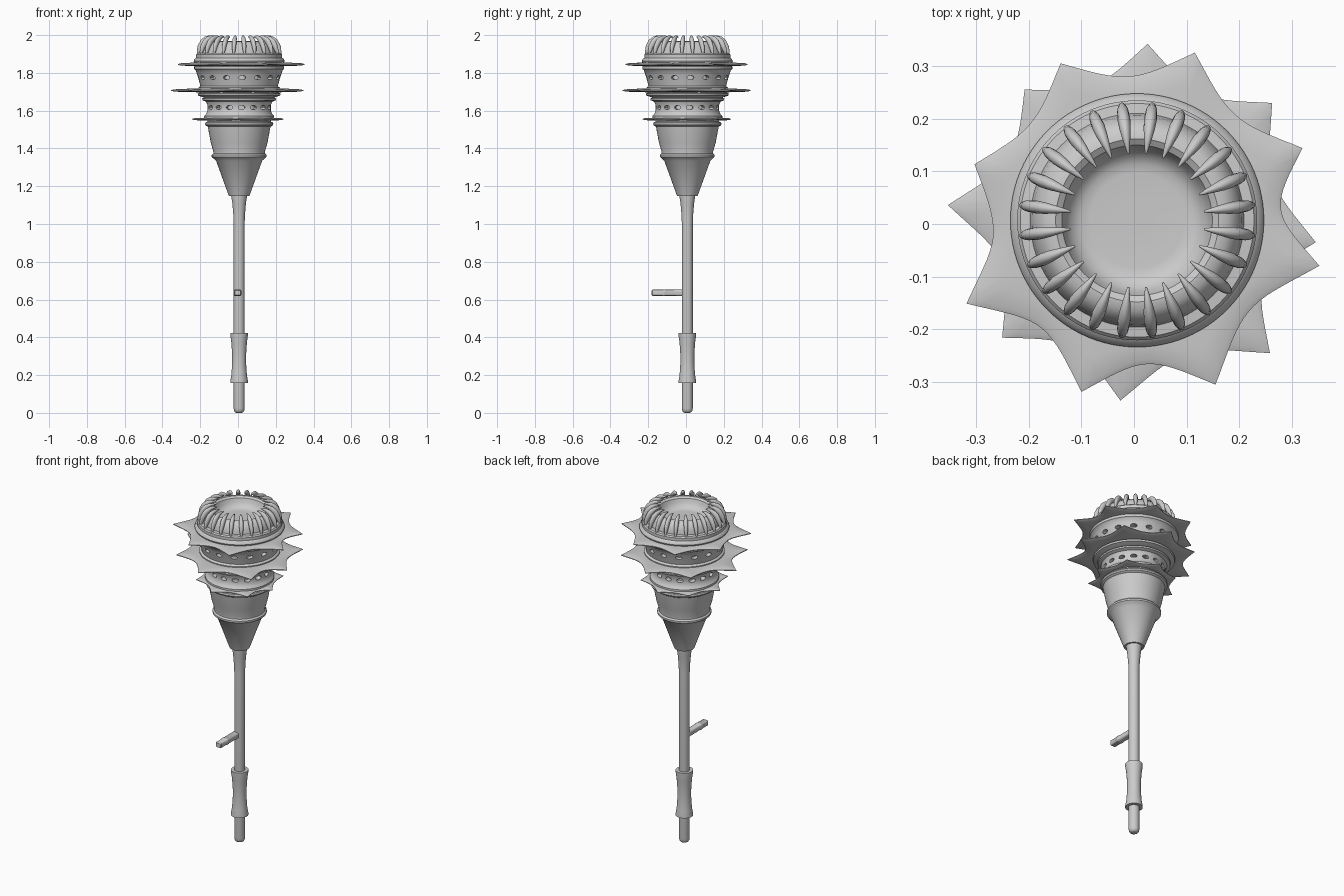
import bpy, bmesh, math
from mathutils import Vector

if "Cube" in bpy.data.objects:
    bpy.data.objects.remove(bpy.data.objects["Cube"])

CX, CY = 0.006, 0.007          # the axis sits slightly off the bounding-box centre


def finish(bm, name, angle=35):
    bmesh.ops.remove_doubles(bm, verts=bm.verts, dist=1e-5)
    bmesh.ops.recalc_face_normals(bm, faces=bm.faces)
    me = bpy.data.meshes.new(name)
    bm.to_mesh(me)
    bm.free()
    ob = bpy.data.objects.new(name, me)
    ob.location = (CX, CY, 0)
    bpy.context.collection.objects.link(ob)
    smooth(ob, angle)
    return ob


def smooth(ob, angle=35):
    bpy.ops.object.select_all(action='DESELECT')
    ob.select_set(True)
    bpy.context.view_layer.objects.active = ob
    bpy.ops.object.shade_smooth_by_angle(angle=math.radians(angle))


def skin(bm, rows, closed_caps=True):
    """Bridge a list of vertex rings."""
    vs = [[bm.verts.new(p) for p in row] for row in rows]
    n = len(vs[0])
    for a, b in zip(vs, vs[1:]):
        for i in range(n):
            j = (i + 1) % n
            bm.faces.new((a[i], a[j], b[j], b[i]))
    if closed_caps:
        bm.faces.new(vs[0])
        bm.faces.new(vs[-1])


def lathe(name, profile, n=64):
    bm = bmesh.new()
    skin(bm, [[(r * math.cos(2 * math.pi * i / n), r * math.sin(2 * math.pi * i / n), z)
               for i in range(n)] for r, z in profile])
    return finish(bm, name)


# shaft with rounded foot and flared top
lathe("shaft", [(0.014, 0), (0.022, 0.004), (0.027, 0.012), (0.029, 0.025), (0.029, 1.0),
                (0.031, 1.05), (0.036, 1.11), (0.043, 1.155), (0.043, 1.17)], 32)

# waisted grip
lathe("grip", [(0.030, 0.158), (0.047, 0.158), (0.047, 0.166), (0.041, 0.20), (0.037, 0.26),
               (0.037, 0.31), (0.041, 0.37), (0.047, 0.415), (0.047, 0.424), (0.030, 0.424)], 32)

# lower funnel with its two collars
lathe("funnel", [(0.040, 1.15), (0.054, 1.148), (0.058, 1.158), (0.122, 1.335), (0.136, 1.347),
                 (0.145, 1.356), (0.145, 1.366), (0.137, 1.374), (0.137, 1.385), (0.150, 1.43),
                 (0.166, 1.515), (0.178, 1.522), (0.181, 1.530), (0.178, 1.538),
                 (0.168, 1.542), (0.168, 1.56)])

# two pierced bands
low_band = lathe("lower_band", [(0.15, 1.55), (0.185, 1.55), (0.185, 1.572), (0.175, 1.582),
                                (0.168, 1.60), (0.168, 1.63), (0.176, 1.648), (0.194, 1.655),
                                (0.196, 1.664), (0.185, 1.67), (0.20, 1.674), (0.217, 1.68),
                                (0.22, 1.69), (0.20, 1.70), (0.20, 1.72)])
up_band = lathe("upper_band", [(0.18, 1.70), (0.216, 1.70), (0.216, 1.722), (0.205, 1.73),
                               (0.213, 1.76), (0.222, 1.79), (0.231, 1.815), (0.238, 1.82),
                               (0.238, 1.835), (0.20, 1.84)])


def pierce(band, radius, z, count=16):
    """Cut a ring of oval pits into a band."""
    bm = bmesh.new()
    for k in range(count):
        a = 2 * math.pi * (k + 0.2) / count
        out, tan = Vector((math.cos(a), math.sin(a), 0)), Vector((-math.sin(a), math.cos(a), 0))
        rows = []
        for d in (-0.03, 0.04):
            rows.append([out * (radius + d) + tan * 0.018 * math.cos(t) + Vector((0, 0, z + 0.011 * math.sin(t)))
                         for t in (2 * math.pi * i / 16 for i in range(16))])
        skin(bm, rows)
    cutter = finish(bm, "pit_cutter")
    cutter.hide_render = True
    m = band.modifiers.new("pits", 'BOOLEAN')
    m.operation, m.object, m.solver = 'DIFFERENCE', cutter, 'EXACT'
    bpy.context.view_layer.update()
    bpy.context.view_layer.objects.active = band
    bpy.ops.object.modifier_apply(modifier=m.name)
    bpy.data.objects.remove(cutter)
    smooth(band)


pierce(low_band, 0.168, 1.617)
pierce(up_band, 0.218, 1.775)

# crown with rim and hollow bowl
lathe("crown", [(0.20, 1.83), (0.236, 1.85), (0.241, 1.862), (0.236, 1.874), (0.228, 1.88),
                (0.228, 1.897), (0.222, 1.904), (0.203, 1.906), (0.199, 1.93), (0.188, 1.952),
                (0.172, 1.966), (0.155, 1.968), (0.143, 1.96), (0.136, 1.94), (0.125, 1.922),
                (0.108, 1.912), (0.09, 1.91), (0.03, 1.91)], 96)


# spiked discs: tips given as (angle, radius), edges scooped between them
def spiked_disc(name, tips, z, valley, hub, scale=1.0, half=0.010, steps=16):
    outline = []
    for i, (a0, r0) in enumerate(tips):
        a1, r1 = tips[(i + 1) % len(tips)]
        a1 += 360 if a1 < a0 else 0
        for s in range(steps):
            t = s / steps
            u = abs(2 * t - 1)
            tip = (r0 if t < 0.5 else r1) * scale
            outline.append((math.radians(a0 + (a1 - a0) * t), valley + (tip - valley) * u ** 2))
    rows = []
    for f, h in ((0, half), (0.55, half * 0.9), (0.9, half * 0.6), (1, half * 0.2),
                 (1, -half * 0.2), (0.9, -half * 0.6), (0.55, -half * 0.9), (0, -half)):
        rows.append([((hub + (r - hub) * f) * math.cos(a), (hub + (r - hub) * f) * math.sin(a), z + h)
                     for a, r in outline])
    bm = bmesh.new()
    skin(bm, rows)
    return finish(bm, name, 40)


TIPS_A = [(23.6, .343), (71, .337), (116, .332), (161, .327), (206, .361), (252, .343),
          (295.5, .346), (346, .357)]
TIPS_B = [(41, .34), (86.6, .336), (130.7, .328), (175.4, .361), (221, .34), (264.7, .344),
          (315, .357), (353, .342)]
spiked_disc("top_spiked_disc", TIPS_A, 1.845, 0.274, 0.19)
spiked_disc("middle_spiked_disc", TIPS_B, 1.707, 0.270, 0.18)
spiked_disc("bottom_spiked_disc", TIPS_B, 1.555, 0.195, 0.14, scale=0.69, half=0.008)

# ring of 24 curved claws over the crown
bm = bmesh.new()
path = [(0.221, 1.888, .003), (0.217, 1.91, .008), (0.209, 1.937, .012), (0.193, 1.965, .0135),
        (0.176, 1.980, .012), (0.160, 1.988, .009), (0.145, 1.991, .006), (0.128, 1.990, .002)]
for k in range(24):
    a = math.radians(7.5 + 15 * k)
    out, tan = Vector((math.cos(a), math.sin(a), 0)), Vector((-math.sin(a), math.cos(a), 0))
    pts = [out * r + Vector((0, 0, z)) for r, z, w in path]
    rows = []
    for i, p in enumerate(pts):
        d = (pts[min(i + 1, len(pts) - 1)] - pts[max(i - 1, 0)]).normalized()
        nrm = d.cross(tan)
        w = path[i][2]
        rows.append([p + tan * w * 0.9 * math.cos(t) + nrm * w * 1.15 * math.sin(t)
                     for t in (2 * math.pi * j / 12 for j in range(12))])
    skin(bm, rows)
finish(bm, "crown_claws", 50)

# side peg pointing forward
bm = bmesh.new()
rows = []
for y, s in ((-0.01, 1.0), (-0.115, 0.95), (-0.118, 1.05), (-0.13, 1.05), (-0.133, 0.95),
             (-0.184, 0.95), (-0.189, 0.75)):
    ring = []
    for t in (2 * math.pi * (j + 0.5) / 24 for j in range(24)):
        c, q = math.cos(t), math.sin(t)
        ring.append((-0.008 + 0.020 * s * math.copysign(abs(c) ** 0.5, c), y,
                     0.636 + 0.017 * s * math.copysign(abs(q) ** 0.5, q)))
    rows.append(ring)
skin(bm, rows)
finish(bm, "side_peg")
